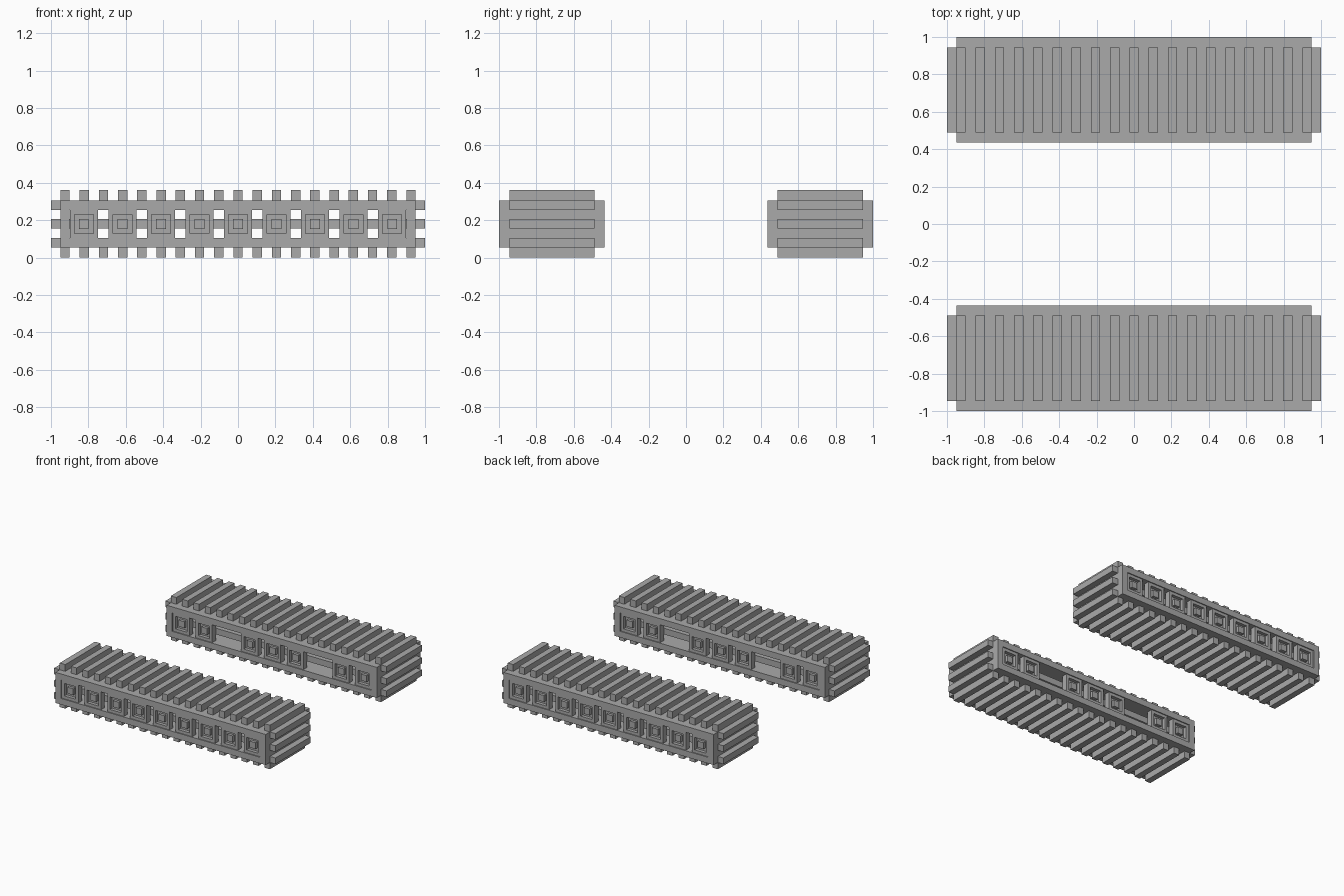
import bpy
import bmesh

cube = bpy.data.objects.get("Cube")
if cube:
    bpy.data.objects.remove(cube, do_unlink=True)

grey = bpy.data.materials.new("track grey")
grey.use_nodes = True
colour = (0.4, 0.4, 0.4, 1)
grey.diffuse_color = colour
grey.node_tree.nodes["Principled BSDF"].inputs["Base Color"].default_value = colour

MID_Z = 0.18        # height of the track's centre line
OUTER, INNER = 1.0, 0.435
BAR = 0.05          # cleat and wall thickness


def finish(name, bm):
    bmesh.ops.recalc_face_normals(bm, faces=bm.faces)
    mesh = bpy.data.meshes.new(name)
    bm.to_mesh(mesh)
    bm.free()
    mesh.materials.append(grey)
    obj = bpy.data.objects.new(name, mesh)
    bpy.context.collection.objects.link(obj)


def add_box(bm, x, y, z):
    """Box from three (low, high) ranges."""
    for v in bmesh.ops.create_cube(bm, size=1)["verts"]:
        v.co = [r[0] if c < 0 else r[1] for c, r in zip(v.co, (x, y, z))]


def add_ring(bm, cx, outer, inner, y):
    """Rectangular tube along y; outer and inner are (half width, half height)."""
    loops = []
    for hx, hz in (outer, inner):
        for yy in y:
            loops.append([bm.verts.new((cx + sx * hx, yy, MID_Z + sz * hz))
                          for sx, sz in ((-1, -1), (1, -1), (1, 1), (-1, 1))])
    for a, b in ((0, 1), (2, 3), (0, 2), (1, 3)):
        for i in range(4):
            j = (i + 1) % 4
            bm.faces.new((loops[a][i], loops[a][j], loops[b][j], loops[b][i]))


def span(centre, half):
    return centre - half, centre + half


def build_wheels(name, face, inward, slots):
    """Square wheels: rim, recessed disc and hub, set in one side opening."""
    def depth(a, b):
        return tuple(sorted((face + inward * a, face + inward * b)))
    bm = bmesh.new()
    for i in slots:
        x = (i - 4) * 0.206
        add_ring(bm, x, (0.075, 0.075), (0.051, 0.051), depth(0.008, 0.055))
        add_box(bm, span(x, 0.052), depth(0.035, 0.055), span(MID_Z, 0.052))
        add_box(bm, span(x, 0.026), depth(0.012, 0.04), span(MID_Z, 0.026))
    finish(name, bm)


for label, side in (("front", -1), ("back", 1)):
    # Hollow belt body
    body_y = tuple(sorted((side * INNER, side * OUTER)))
    bm = bmesh.new()
    add_ring(bm, 0, (0.95, 0.125), (0.9, 0.075), body_y)
    finish(label + "_track_belt", bm)

    # Cleats above and below the belt
    cleat_y = (body_y[0] + 0.055, body_y[1] - 0.055)
    bm = bmesh.new()
    for i in range(19):
        x = span((i - 9) * 0.925 / 9, BAR / 2)
        add_box(bm, x, cleat_y, (0, 0.06))
        add_box(bm, x, cleat_y, (0.30, 0.36))
    # Cleats on both ends
    for s in (-1, 1):
        for z in (-0.1, 0, 0.1):
            add_box(bm, tuple(sorted((s * 0.945, s))), cleat_y, span(MID_Z + z, BAR / 2))
    finish(label + "_track_cleats", bm)

    # Inner shelf that carries the wheels
    bm = bmesh.new()
    add_box(bm, (-0.91, 0.91), cleat_y, span(MID_Z, BAR / 2))
    finish(label + "_track_shelf", bm)

    # Full outer wheel row, inner row with two open slots
    build_wheels(label + "_outer_wheels", side * OUTER, -side, range(9))
    build_wheels(label + "_inner_wheels", side * INNER, side, (0, 1, 3, 4, 5, 7, 8))
